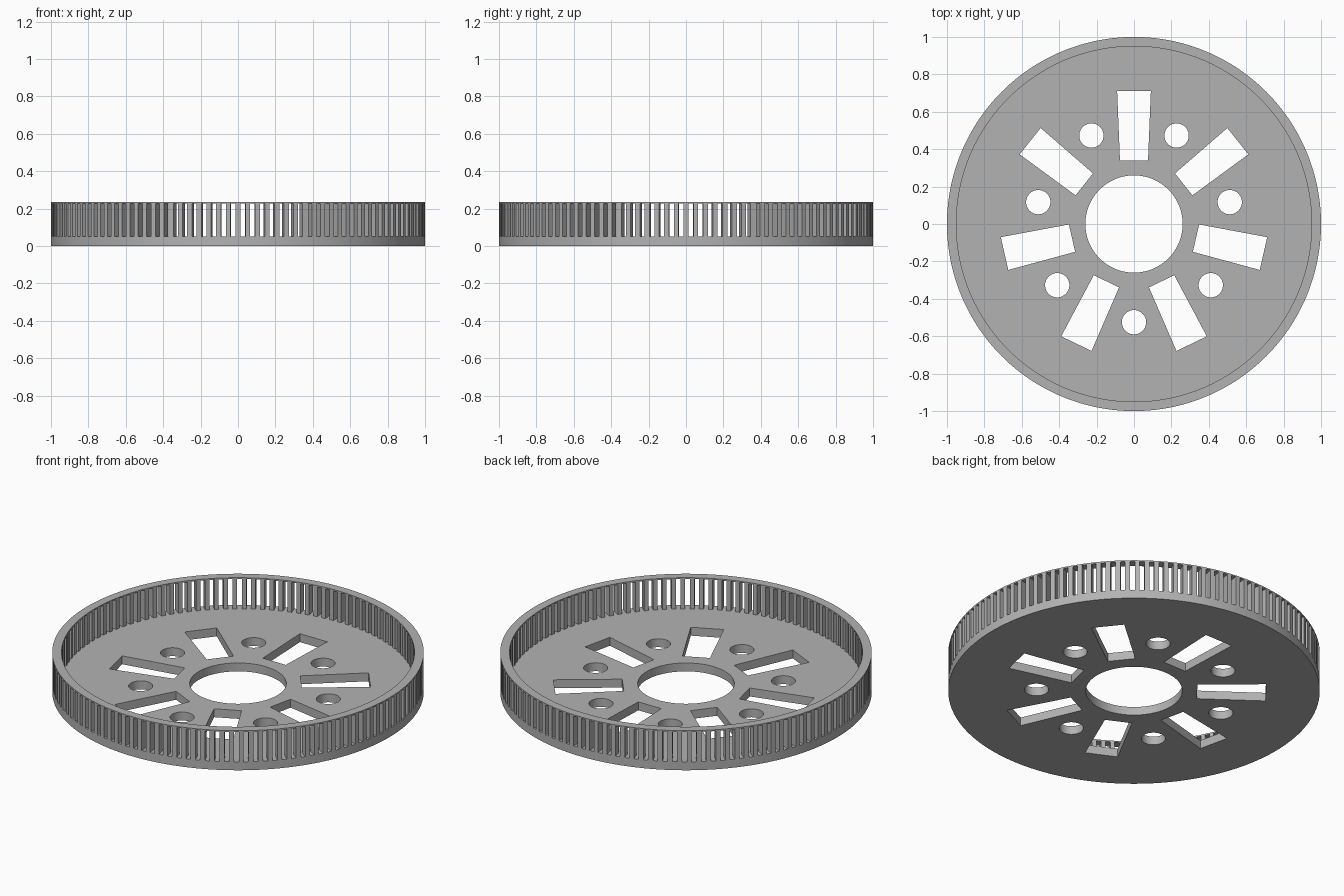
import bpy
import bmesh
from math import cos, sin, pi, tau, radians
from mathutils import Matrix

cube = bpy.data.objects.get("Cube")
if cube:
    bpy.data.objects.remove(cube)

FLOOR, HEIGHT, INNER = 0.05, 0.235, 0.95
SLOTS = 120

metal = bpy.data.materials.new("grey_metal")
metal.use_nodes = True
colour = (0.45, 0.45, 0.45, 1)
metal.diffuse_color = colour
metal.node_tree.nodes["Principled BSDF"].inputs["Base Color"].default_value = colour


def make_object(name, bm):
    bmesh.ops.recalc_face_normals(bm, faces=bm.faces)
    mesh = bpy.data.meshes.new(name)
    bm.to_mesh(mesh)
    bm.free()
    mesh.materials.append(metal)
    obj = bpy.data.objects.new(name, mesh)
    bpy.context.collection.objects.link(obj)
    return obj


def add_prism(bm, points, low, high):
    """Closed upright prism over a flat outline."""
    bottom = [bm.verts.new((x, y, low)) for x, y in points]
    top = [bm.verts.new((x, y, high)) for x, y in points]
    bm.faces.new(bottom[::-1])
    bm.faces.new(top)
    for i in range(len(points)):
        j = (i + 1) % len(points)
        bm.faces.new((bottom[i], bottom[j], top[j], top[i]))


def circle(radius, count, centre=(0, 0)):
    return [(centre[0] + radius * cos(tau * i / count),
             centre[1] + radius * sin(tau * i / count)) for i in range(count)]


def radial_slot(angle, r_in, r_out, w_in, w_out):
    """Straight-ended slot pointing outward, tapering from w_in to w_out."""
    turn = Matrix.Rotation(angle, 2)
    outline = [(r_in, -w_in / 2), (r_out, -w_out / 2), (r_out, w_out / 2), (r_in, w_in / 2)]
    return [(turn[0][0] * x + turn[0][1] * y, turn[1][0] * x + turn[1][1] * y)
            for x, y in outline]


# Shallow tray: solid floor with an upright outer wall
bm = bmesh.new()
add_prism(bm, circle(1, 240), 0, HEIGHT)
tray = make_object("slotted_wheel", bm)

bm = bmesh.new()
add_prism(bm, circle(INNER, 240), FLOOR, HEIGHT + 0.1)
recess = make_object("recess_cutter", bm)

# Floor openings: hub hole, seven tapered windows, seven round holes
bm = bmesh.new()
add_prism(bm, circle(0.26, 96), -0.1, 0.15)
for i in range(7):
    a = pi / 2 + tau * i / 7
    add_prism(bm, radial_slot(a, 0.34, 0.71, 0.15, 0.18), -0.1, 0.15)
    b = a + pi
    add_prism(bm, circle(0.065, 40, (0.525 * cos(b), 0.525 * sin(b))), -0.1, 0.15)
openings = make_object("floor_opening_cutter", bm)

# Narrow upright slots all around the wall
bm = bmesh.new()
for i in range(SLOTS):
    add_prism(bm, radial_slot(tau * (i + 0.5) / SLOTS, 0.9, 1.05, 0.026, 0.026),
              FLOOR, HEIGHT - 0.008)
wall_slots = make_object("wall_slot_cutter", bm)

for cutter in (recess, openings, wall_slots):
    mod = tray.modifiers.new(cutter.name, "BOOLEAN")
    mod.operation = "DIFFERENCE"
    mod.solver = "EXACT"
    mod.object = cutter

# Bake the cuts and remove the cutters
bpy.context.view_layer.update()
baked = bpy.data.meshes.new_from_object(tray.evaluated_get(bpy.context.evaluated_depsgraph_get()))
tray.modifiers.clear()
tray.data = baked
for cutter in (recess, openings, wall_slots):
    bpy.data.objects.remove(cutter)

bpy.context.view_layer.objects.active = tray
tray.select_set(True)
bpy.ops.object.shade_smooth_by_angle(angle=radians(30))
